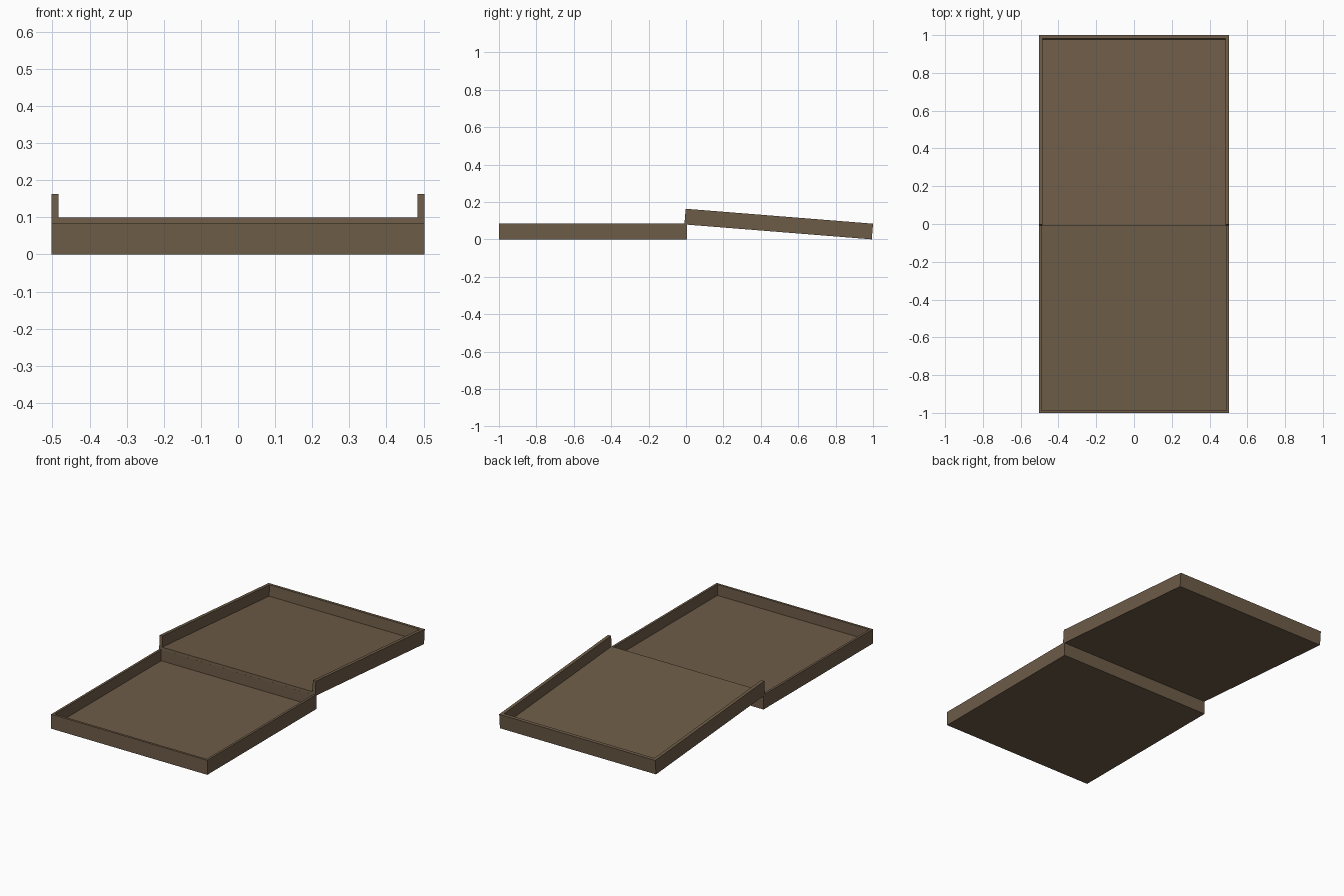
import bpy, bmesh, math

if "Cube" in bpy.data.objects:
    bpy.data.objects.remove(bpy.data.objects["Cube"])

L, H = 1.005, 0.084      # tray side length and height
WALL, FLOOR = 0.019, 0.02
TILT = math.asin(0.0797 / L)

wood = bpy.data.materials.new("brown wood")
wood.diffuse_color = (0.155, 0.107, 0.064, 1)
wood.use_nodes = True
wood.node_tree.nodes["Principled BSDF"].inputs["Base Color"].default_value = wood.diffuse_color


def extruded(name, outline, height):
    """Solid prism from a plan outline, standing on z = 0."""
    bm = bmesh.new()
    face = bm.faces.new([bm.verts.new((x, y, 0)) for x, y in outline])
    top = bmesh.ops.extrude_face_region(bm, geom=[face])["geom"]
    bmesh.ops.translate(bm, vec=(0, 0, height),
                        verts=[v for v in top if isinstance(v, bmesh.types.BMVert)])
    bmesh.ops.recalc_face_normals(bm, faces=bm.faces)
    return finish(name, bm)


def finish(name, bm):
    mesh = bpy.data.meshes.new(name)
    bm.to_mesh(mesh)
    bm.free()
    mesh.materials.append(wood)
    obj = bpy.data.objects.new(name, mesh)
    bpy.context.collection.objects.link(obj)
    return obj


def closed_tray(name):
    """Box whose top is inset and pushed down to leave four walls."""
    bm = bmesh.new()
    bmesh.ops.create_cube(bm, size=1)
    for v in bm.verts:
        v.co = (v.co.x * L, (v.co.y + 0.5) * L, (v.co.z + 0.5) * H)
    bm.normal_update()
    top = max(bm.faces, key=lambda f: f.normal.z)
    bmesh.ops.inset_region(bm, faces=[top], thickness=WALL)
    low = bmesh.ops.extrude_face_region(bm, geom=[top])["geom"]
    bmesh.ops.translate(bm, vec=(0, 0, FLOOR - H),
                        verts=[v for v in low if isinstance(v, bmesh.types.BMVert)])
    if top.is_valid:
        bmesh.ops.delete(bm, geom=[top], context='FACES_ONLY')
    bmesh.ops.recalc_face_normals(bm, faces=bm.faces)
    return finish(name, bm)


# Front tray: flat on the ground, walled on all sides
front = closed_tray("front_tray")
front.location.y = -1

# Rear tray: open toward the front, its near edge resting on the front tray
h, i = L / 2, L / 2 - WALL
floor = extruded("rear_tray_floor", [(-h, 0), (h, 0), (h, L), (-h, L)], FLOOR)
rim = extruded("rear_tray_walls",
               [(-h, 0), (-i, 0), (-i, L - WALL), (i, L - WALL),
                (i, 0), (h, 0), (h, L), (-h, L)], H - FLOOR)
up = (math.sin(TILT), math.cos(TILT))
near_y = 1 - H * up[0] - L * math.cos(TILT)
near_z = L * math.sin(TILT)
for obj, lift in ((floor, 0), (rim, FLOOR)):
    obj.rotation_euler.x = -TILT
    obj.location = (0, near_y + lift * up[0], near_z + lift * up[1])
